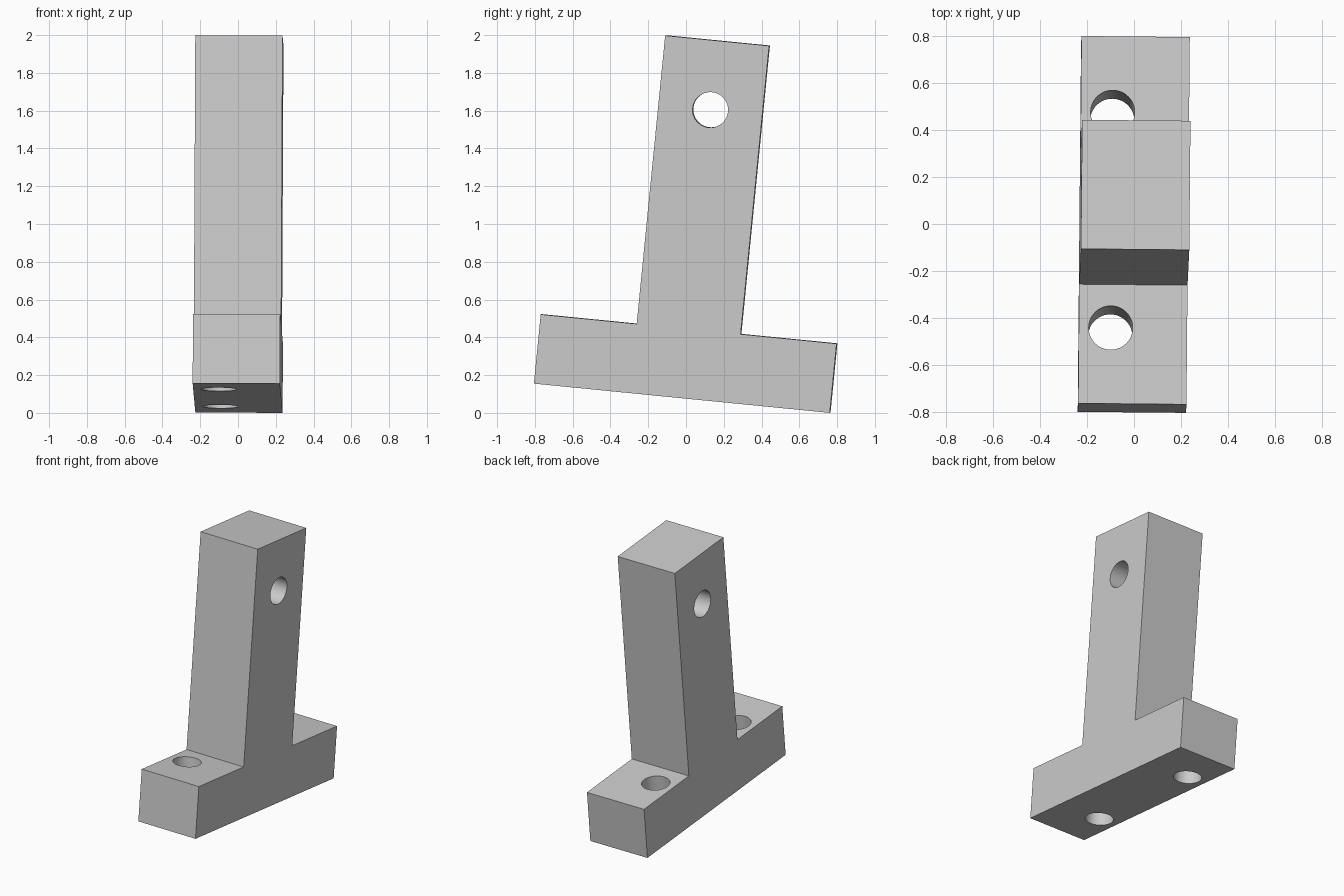
import bpy
import bmesh
from math import pi
from mathutils import Matrix, Vector, Euler

cube = bpy.data.objects.get("Cube")
if cube:
    bpy.data.objects.remove(cube)

# Dimensions in the bracket's own straight frame
WIDTH = 0.462
BASE_HALF, BASE_TOP = 0.787, 0.368
POST_HALF, POST_TOP = 0.2765, 1.902
HOLE_R = 0.094

grey = bpy.data.materials.new("plain grey")
grey.use_nodes = True
colour = (0.6, 0.6, 0.6, 1)
grey.diffuse_color = colour
grey.node_tree.nodes["Principled BSDF"].inputs["Base Color"].default_value = colour


def make_object(name, bm):
    mesh = bpy.data.meshes.new(name)
    bm.to_mesh(mesh)
    bm.free()
    mesh.materials.append(grey)
    obj = bpy.data.objects.new(name, mesh)
    bpy.context.collection.objects.link(obj)
    return obj


def drill(target, centre, rotation, depth):
    """Cut a round through hole and discard the cutter."""
    bm = bmesh.new()
    bmesh.ops.create_cone(bm, cap_ends=True, segments=48, radius1=HOLE_R,
                          radius2=HOLE_R, depth=depth,
                          matrix=Matrix.Translation(centre) @ rotation)
    cutter = make_object("hole_cutter", bm)
    cutter.hide_render = True
    mod = target.modifiers.new("hole", 'BOOLEAN')
    mod.operation = 'DIFFERENCE'
    mod.solver = 'EXACT'
    mod.object = cutter
    bpy.ops.object.modifier_apply(modifier=mod.name)
    bpy.data.objects.remove(cutter)


# Inverted T profile extruded across the width
half = [(BASE_HALF, 0), (BASE_HALF, BASE_TOP), (POST_HALF, BASE_TOP), (POST_HALF, POST_TOP)]
profile = half + [(-y, z) for y, z in reversed(half)]
bm = bmesh.new()
face = bm.faces.new([bm.verts.new((-WIDTH / 2, y, z)) for y, z in profile])
side = bmesh.ops.extrude_face_region(bm, geom=[face])["geom"]
bmesh.ops.translate(bm, vec=(WIDTH, 0, 0),
                    verts=[v for v in side if isinstance(v, bmesh.types.BMVert)])
bmesh.ops.recalc_face_normals(bm, faces=bm.faces)
bracket = make_object("t_bracket", bm)
bpy.ops.object.select_all(action='DESELECT')
bracket.select_set(True)
bpy.context.view_layer.objects.active = bracket

# Two mounting holes in the foot, one cross hole in the post
for sign in (-1, 1):
    drill(bracket, Vector((-0.095, sign * 0.462, BASE_TOP / 2)), Matrix(), 0.6)
drill(bracket, Vector((0, 0, 1.534)), Matrix.Rotation(pi / 2, 4, 'Y'), 0.8)
bpy.ops.object.shade_smooth_by_angle(angle=pi / 6)

# Lean the whole part slightly
bracket.rotation_euler = Euler((-0.0985, 0.004, -0.0095))
bracket.location = (-0.002, -0.02, 0.0785)
